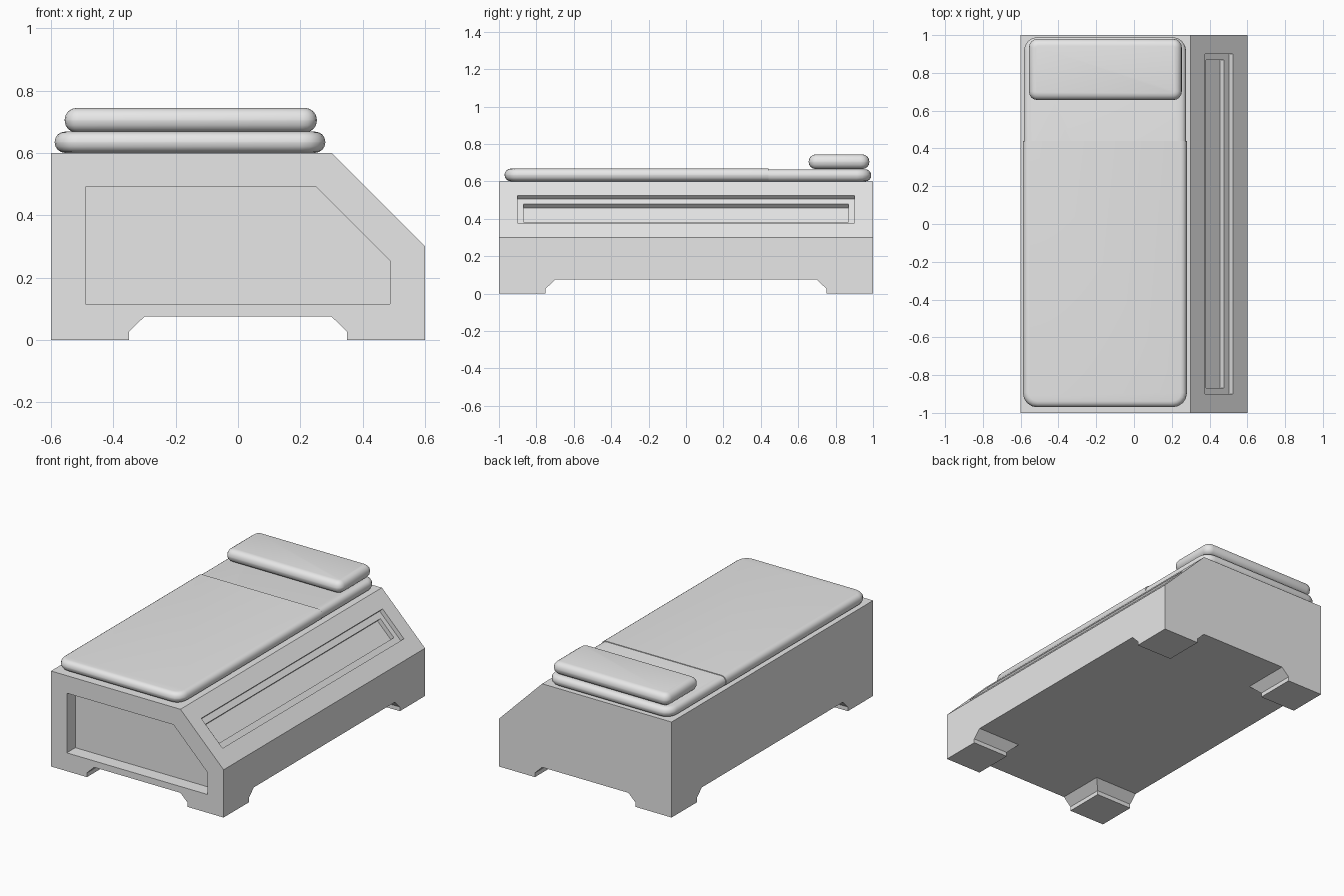
import bpy, bmesh, math
from mathutils import Vector

if "Cube" in bpy.data.objects:
    bpy.data.objects.remove(bpy.data.objects["Cube"], do_unlink=True)

grey = bpy.data.materials.new("light_grey")
grey.use_nodes = True
grey.diffuse_color = (0.8, 0.8, 0.8, 1)
grey.node_tree.nodes["Principled BSDF"].inputs["Base Color"].default_value = (0.8, 0.8, 0.8, 1)


def finish(name, bm):
    bmesh.ops.recalc_face_normals(bm, faces=bm.faces[:])
    mesh = bpy.data.meshes.new(name)
    bm.to_mesh(mesh)
    bm.free()
    mesh.materials.append(grey)
    obj = bpy.data.objects.new(name, mesh)
    bpy.context.collection.objects.link(obj)
    return obj


def activate(obj):
    bpy.ops.object.select_all(action='DESELECT')
    obj.select_set(True)
    bpy.context.view_layer.objects.active = obj


def prism(name, profile, y0, y1):
    """Extrude an x-z profile along y."""
    bm = bmesh.new()
    face = bm.faces.new([bm.verts.new((x, y0, z)) for x, z in profile])
    ext = bmesh.ops.extrude_face_region(bm, geom=[face])
    moved = [v for v in ext["geom"] if isinstance(v, bmesh.types.BMVert)]
    bmesh.ops.translate(bm, verts=moved, vec=(0, y1 - y0, 0))
    return finish(name, bm)


def cut(target, cutter):
    cutter.hide_render = True
    mod = target.modifiers.new("cut", 'BOOLEAN')
    mod.operation = 'DIFFERENCE'
    mod.solver = 'EXACT'
    mod.object = cutter
    activate(target)
    bpy.ops.object.modifier_apply(modifier=mod.name)
    bpy.data.objects.remove(cutter, do_unlink=True)


def slab(name, low, high, corner, edge, end=None):
    """Cushion with rounded plan corners and rounded rims, optionally cut off at y = end."""
    low, high = Vector(low), Vector(high)
    bm = bmesh.new()
    bmesh.ops.create_cube(bm, size=1)
    bmesh.ops.scale(bm, vec=high - low, verts=bm.verts)
    bmesh.ops.translate(bm, vec=(low + high) / 2, verts=bm.verts)
    upright = [e for e in bm.edges
               if abs(e.verts[0].co.z - e.verts[1].co.z) > 0.01]
    bmesh.ops.bevel(bm, geom=upright, offset=corner, segments=4,
                    profile=0.5, affect='EDGES')
    rims = [e for e in bm.edges
            if abs(e.verts[0].co.z - e.verts[1].co.z) < 0.001]
    bmesh.ops.bevel(bm, geom=rims, offset=edge, segments=4,
                    profile=0.5, affect='EDGES')
    if end is not None:
        cutting = bmesh.ops.bisect_plane(
            bm, geom=bm.verts[:] + bm.edges[:] + bm.faces[:],
            plane_co=(0, end, 0), plane_no=(0, 1, 0), clear_outer=True)
        rim = [g for g in cutting["geom_cut"] if isinstance(g, bmesh.types.BMEdge)]
        bmesh.ops.holes_fill(bm, edges=rim)
    obj = finish(name, bm)
    activate(obj)
    bpy.ops.object.shade_smooth_by_angle(angle=math.radians(50))
    return obj


# Bed base with one sloping side
base = prism("bed_base", [(-0.6, 0.075), (0.6, 0.075), (0.6, 0.3),
                          (0.3, 0.6), (-0.6, 0.6)], -1, 1)

# Recessed panel in the foot end
cut(base, prism("panel_cutter", [(-0.49, 0.115), (0.488, 0.115), (0.488, 0.253),
                                 (0.252, 0.49), (-0.49, 0.49)], -1.1, -0.915))


# Stepped groove in the slope, sunk square to its surface
def groove(top, bottom, depth, half_length):
    (x0, z0), (x1, z1) = top, bottom
    out = 0.1
    cut(base, prism("groove_cutter",
                    [(x0 - depth, z0 - depth), (x1 - depth, z1 - depth),
                     (x1 + out, z1 + out), (x0 + out, z0 + out)],
                    -half_length, half_length))


groove((0.375, 0.525), (0.523, 0.377), 0.02, 0.9)
groove((0.402, 0.498), (0.496, 0.404), 0.04, 0.868)

# Four feet, flaring inward toward the base
for sx, side in ((-1, "right"), (1, "left")):
    for sy, end in ((-1, "front"), (1, "back")):
        bm = bmesh.new()
        rings = []
        for width, z in ((0.25, 0), (0.25, 0.026), (0.3, 0.075)):
            ix, iy = 0.6 - width, 1 - width
            rings.append([bm.verts.new((sx * x, sy * y, z)) for x, y in
                          ((0.6, 1), (ix, 1), (ix, iy), (0.6, iy))])
        for a, b in zip(rings, rings[1:]):
            for i in range(4):
                j = (i + 1) % 4
                bm.faces.new((a[i], a[j], b[j], b[i]))
        bm.faces.new(rings[0])
        bm.faces.new(rings[-1])
        finish(f"{end}_{side}_foot", bm)

# Bedding
slab("mattress", (-0.583, -0.965, 0.6), (0.276, 0.99, 0.664), 0.075, 0.03)
slab("blanket", (-0.588, -0.97, 0.601), (0.28, 0.8, 0.668), 0.075, 0.032, end=0.44)
slab("pillow", (-0.556, 0.656, 0.666), (0.253, 0.98, 0.744), 0.045, 0.037)
